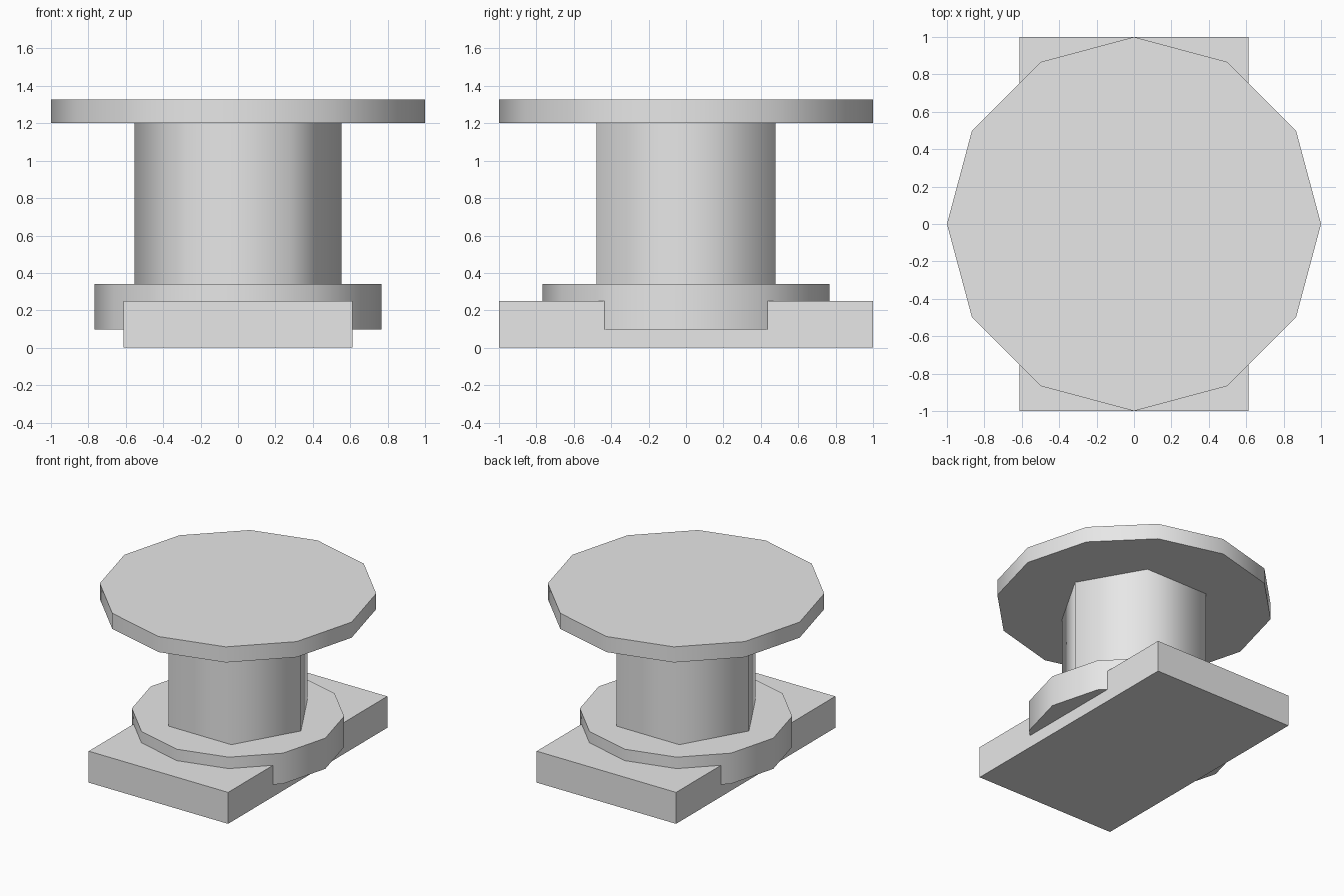
import bpy
import math

if "Cube" in bpy.data.objects:
    bpy.data.objects.remove(bpy.data.objects["Cube"])

grey = bpy.data.materials.new("plain_grey")
grey.diffuse_color = (0.8, 0.8, 0.8, 1.0)
grey.use_nodes = True
grey.node_tree.nodes["Principled BSDF"].inputs["Base Color"].default_value = grey.diffuse_color


def prism(name, sides, radius, bottom, top):
    """Upright prism with a corner on +x, sides shaded round, rims kept sharp."""
    bpy.ops.mesh.primitive_cylinder_add(
        vertices=sides, radius=radius, depth=top - bottom,
        location=(0, 0, (bottom + top) / 2))
    obj = bpy.context.object
    obj.name = name
    obj.data.materials.append(grey)
    bpy.ops.object.shade_smooth_by_angle(angle=math.radians(65))
    return obj


# Rectangular foot block
bpy.ops.mesh.primitive_cube_add(size=1, location=(0, 0, 0.125))
foot = bpy.context.object
foot.name = "foot_block"
foot.scale = (1.226, 2.0, 0.25)
bpy.ops.object.transform_apply(location=False, rotation=False, scale=True)
foot.data.materials.append(grey)

# Twelve-sided lower flange, overhanging the foot on both sides
prism("lower_flange", 12, 0.768, 0.097, 0.341)

# Six-sided column, turned so its corners lie on the x axis
column = prism("column", 6, 0.554, 0.341, 1.202)
column.rotation_euler.z = math.radians(30)

# Twelve-sided top plate
prism("top_plate", 12, 1.0, 1.202, 1.326)
